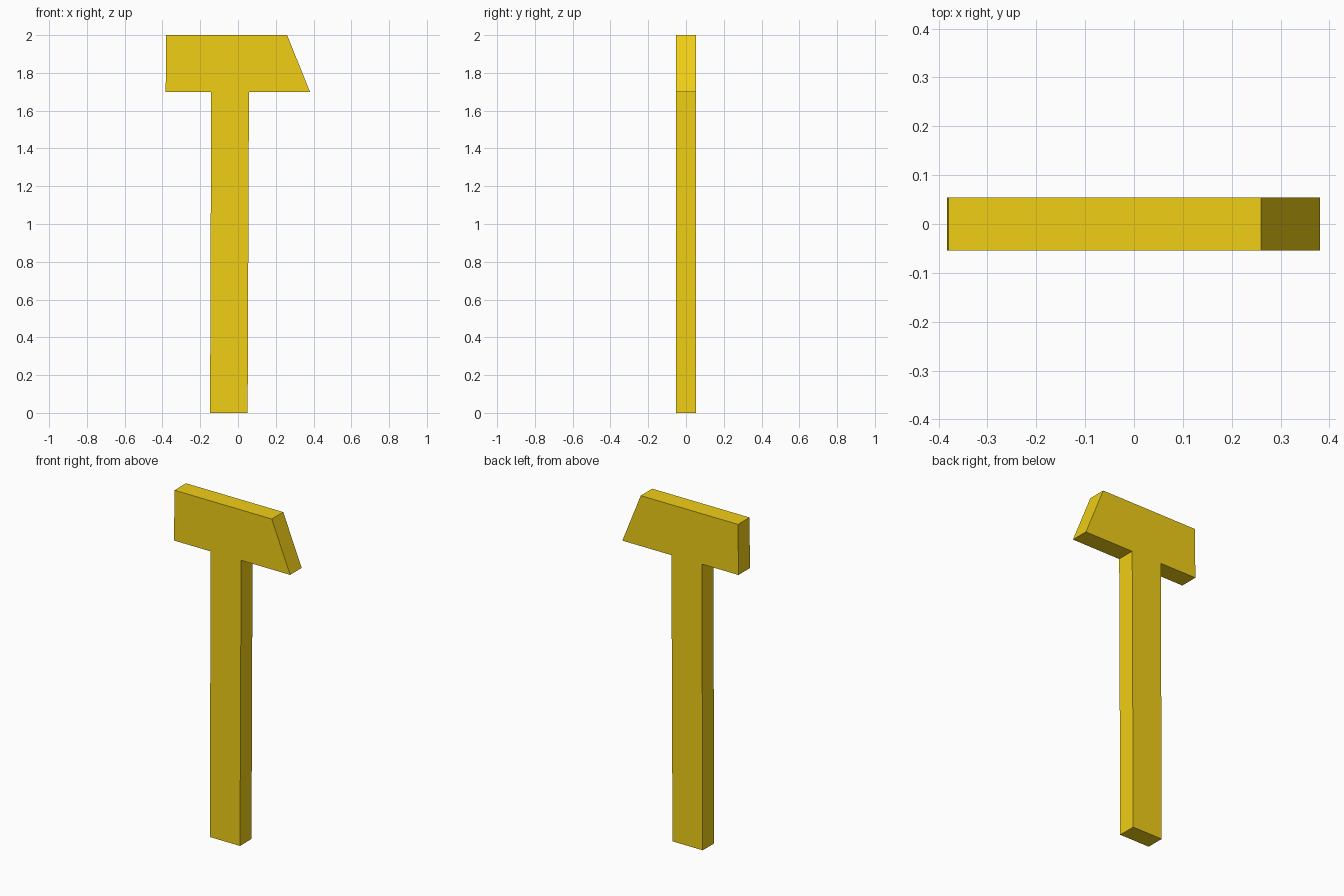
import bpy
import bmesh
from mathutils import Vector

if "Cube" in bpy.data.objects:
    bpy.data.objects.remove(bpy.data.objects["Cube"])

HALF_DEPTH = 0.054

# Outline of head and handle in the front plane (x, z), counter-clockwise
OUTLINE = [
    (-0.148, 0.0), (0.051, 0.0),         # handle foot
    (0.058, 1.70), (0.381, 1.70),        # right underside of head
    (0.26, 2.0), (-0.38, 2.0),           # sloped end and flat top
    (-0.383, 1.70), (-0.142, 1.70),      # left underside of head
]


def extrude_outline(name, points, half_depth):
    """Extrude a front outline along y into a closed solid."""
    bm = bmesh.new()
    face = bm.faces.new([bm.verts.new((x, -half_depth, z)) for x, z in points])
    result = bmesh.ops.extrude_face_region(bm, geom=[face], use_keep_orig=True)
    moved = [v for v in result["geom"] if isinstance(v, bmesh.types.BMVert)]
    bmesh.ops.translate(bm, verts=moved, vec=Vector((0, 2 * half_depth, 0)))
    bmesh.ops.recalc_face_normals(bm, faces=bm.faces)
    mesh = bpy.data.meshes.new(name)
    bm.to_mesh(mesh)
    bm.free()
    obj = bpy.data.objects.new(name, mesh)
    bpy.context.collection.objects.link(obj)
    return obj


# Hammer: one flat-faced solid
hammer = extrude_outline("hammer", OUTLINE, HALF_DEPTH)

# Yellow finish
yellow = bpy.data.materials.new("yellow")
yellow.diffuse_color = (0.87, 0.62, 0.008, 1.0)
yellow.use_nodes = True
yellow.node_tree.nodes["Principled BSDF"].inputs["Base Color"].default_value = yellow.diffuse_color
hammer.data.materials.append(yellow)
